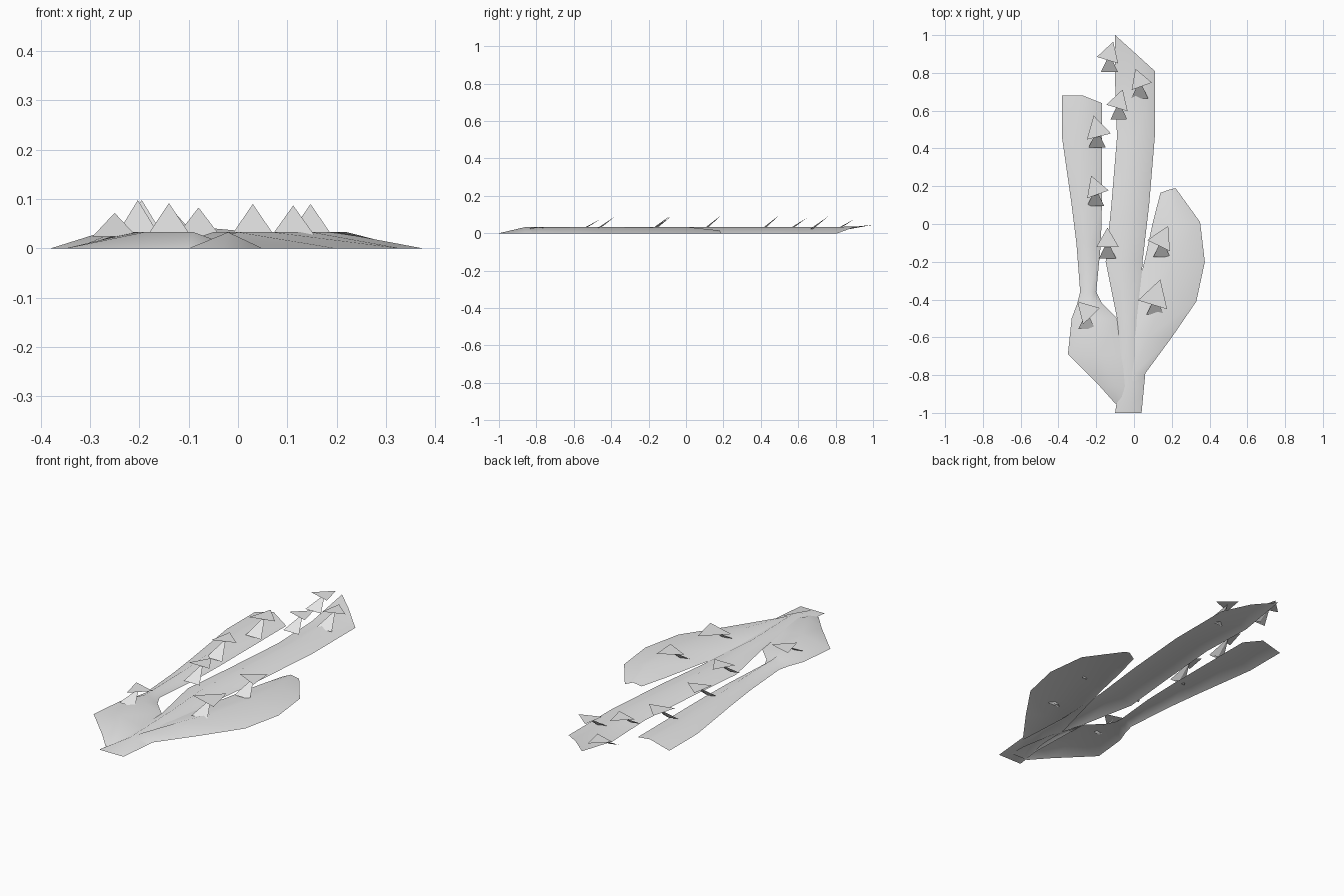
import bpy, bmesh, math
from mathutils import Vector

cube = bpy.data.objects.get("Cube")
if cube:
    bpy.data.objects.remove(cube, do_unlink=True)

grey = bpy.data.materials.new("pale_grey")
grey.use_nodes = True
colour = (0.8, 0.8, 0.8, 1)
grey.diffuse_color = colour
grey.node_tree.nodes["Principled BSDF"].inputs["Base Color"].default_value = colour

RIDGE = 0.033


def add_object(name, bm, smooth):
    mesh = bpy.data.meshes.new(name)
    bm.to_mesh(mesh)
    bm.free()
    mesh.materials.append(grey)
    for face in mesh.polygons:
        face.use_smooth = smooth
    obj = bpy.data.objects.new(name, mesh)
    bpy.context.collection.objects.link(obj)
    return obj


def leaf(name, rows, tip):
    """Ridged sheet: rows of (y, left x, ridge x, right x), then a three-point tip."""
    bm = bmesh.new()
    grid = []
    for i, (y, left, mid, right) in enumerate(rows):
        top = 0.0 if i == 0 else RIDGE
        grid.append([(left, y, 0), (mid, y, top), (right, y, 0)])
    grid.append(tip)
    verts = [[bm.verts.new(p) for p in row] for row in grid]
    for a, b in zip(verts, verts[1:]):
        for k in range(2):
            bm.faces.new((a[k], a[k + 1], b[k + 1], b[k]))
    return add_object(name, bm, True)


# Three leaves fanning out from a shared foot
leaf("middle_leaf",
     [(-1, -.10, -.03, .04), (-.86, -.08, -.02, .05), (-.5, -.09, -.03, .03),
      (-.2, -.15, -.05, .045), (.1, -.12, -.02, .08), (.46, -.09, .01, .11),
      (.75, -.10, .01, .11)],
     [(-.10, 1, .045), (0, .91, .036), (.11, .81, 0)])

leaf("right_leaf",
     [(-.95, -.10, -.05, 0), (-.86, -.18, -.09, 0), (-.69, -.35, -.19, -.03),
      (-.5, -.33, -.21, -.09), (-.42, -.30, -.23, -.17), (-.36, -.285, -.235, -.2),
      (-.1, -.305, -.24, -.175), (.1, -.33, -.25, -.17), (.45, -.38, -.275, -.17)],
     [(-.38, .68, 0), (-.27, .68, .03), (-.17, .64, 0)])

leaf("left_leaf",
     [(-1, -.10, -.03, .04), (-.79, -.06, 0, .06), (-.6, -.05, .07, .2),
      (-.41, 0, .15, .33), (-.2, .055, .2, .375), (.01, .1, .22, .35)],
     [(.14, .165, 0), (.18, .18, .015), (.22, .19, 0)])


def thorn(number, x, y, z, radius, heading):
    # Flat triangular cap
    bm = bmesh.new()
    angles = [math.radians(heading + 120 * k) for k in range(3)]
    bm.faces.new([bm.verts.new((x + radius * math.cos(a), y + radius * math.sin(a), z))
                  for a in angles])
    add_object(f"thorn_cap_{number}", bm, False)
    # Thin leaning stalk rising to the middle of the cap
    bm = bmesh.new()
    foot = Vector((x, y - .095, .024))
    apex = bm.verts.new((x, y, z))
    base = [bm.verts.new(foot + Vector(d))
            for d in ((-.045, 0, 0), (.045, 0, 0), (0, .016, 0))]
    for k in range(3):
        bm.faces.new((base[k], base[(k + 1) % 3], apex))
    add_object(f"thorn_stalk_{number}", bm, False)


# Thorns: x, y, height, cap radius, cap heading
for n, spec in enumerate([
        (-.13, .90, .075, .068, 73), (.03, .76, .09, .066, 110),
        (-.08, .647, .083, .068, 73), (-.195, .5, .098, .076, 104),
        (-.203, .19, .098, .07, 110), (-.14, -.087, .092, .068, 90),
        (.147, -.08, .09, .077, 64), (.112, -.383, .087, .093, 73),
        (-.25, -.462, .072, .072, 134)], 1):
    thorn(n, *spec)
